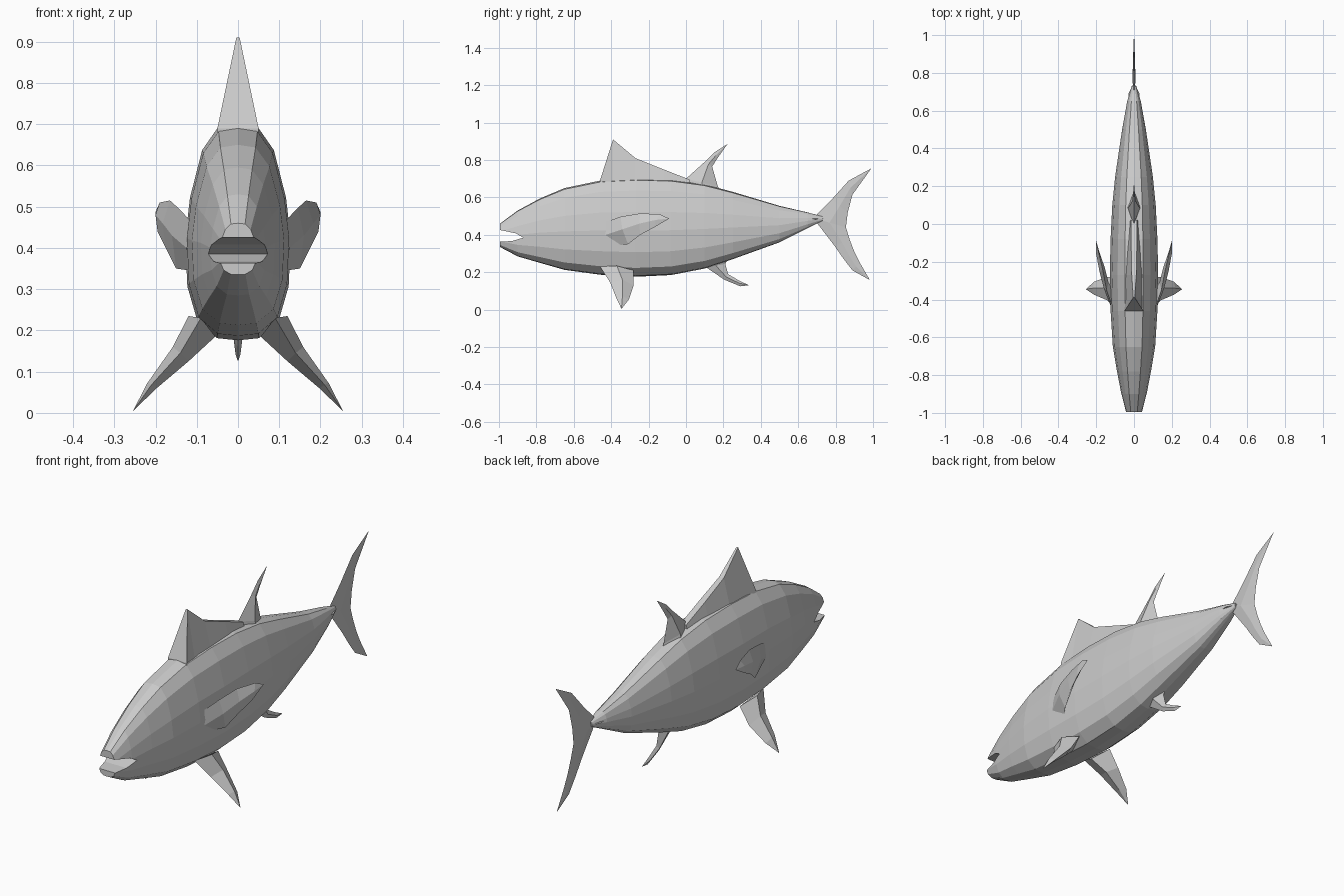
import bpy, bmesh


def loft(name, rings, mirror=False):
    """Skin closed rings of 3D points; both ends are capped."""
    bm = bmesh.new()
    rows = [[bm.verts.new(p) for p in ring] for ring in rings]
    n = len(rows[0])
    for a, b in zip(rows, rows[1:]):
        for i in range(n):
            j = (i + 1) % n
            bm.faces.new((a[i], a[j], b[j], b[i]))
    bm.faces.new(rows[0])
    bm.faces.new(rows[-1])
    bmesh.ops.remove_doubles(bm, verts=bm.verts, dist=0.0004)
    bmesh.ops.recalc_face_normals(bm, faces=bm.faces)
    mesh = bpy.data.meshes.new(name)
    bm.to_mesh(mesh)
    bm.free()
    obj = bpy.data.objects.new(name, mesh)
    bpy.context.collection.objects.link(obj)
    if mirror:
        obj.modifiers.new("mirror", 'MIRROR')
    return obj


def blade(name, rows):
    """Upright fin: rows of (lead y, lead z, trail y, trail z, half width)."""
    rings = []
    for y0, z0, y1, z1, w in rows:
        ym, zm = y0 * .5 + y1 * .5, z0 * .5 + z1 * .5
        rings.append([(0, y0, z0), (w, ym, zm), (0, y1, z1), (-w, ym, zm)])
    return loft(name, rings)


# Body: one normalised half section scaled along the length
half = [(0, 0), (.4, .01), (.77, .09), (.96, .25), (1, .47),
        (.91, .66), (.68, .88), (.38, .985), (0, 1)]
section = half + [(-x, z) for x, z in half[-2:0:-1]]
stations = [(-.995, .335, .46, .045), (-.9, .285, .53, .067), (-.78, .25, .595, .09),
            (-.65, .213, .65, .112), (-.46, .187, .69, .124), (-.27, .176, .70, .128),
            (-.08, .185, .695, .124), (.1, .22, .67, .115), (.25, .27, .63, .1),
            (.5, .36, .555, .063), (.65, .435, .52, .036), (.73, .475, .498, .012)]
body = loft("body", [[(x * w, y, b + z * (t - b)) for x, z in section]
                     for y, b, t, w in stations])

# Mouth: wedge cut out of the snout
wedge = [(-1.05, .435), (-.99, .425), (-.91, .408), (-.87, .385), (-.93, .367), (-1.05, .36)]
cutter = loft("mouth_cutter", [[(x, y, z) for y, z in wedge] for x in (-.2, .2)])
cutter.hide_render = True
cutter.hide_viewport = True
cut = body.modifiers.new("mouth", 'BOOLEAN')
cut.operation = 'DIFFERENCE'
cut.solver = 'EXACT'
cut.object = cutter

# First dorsal fin: broad front face narrowing to the apex
ridge = [(-.46, .69, .05, .05), (-.39, .91, .05, .004), (-.27, .81, .055, .012),
         (-.12, .75, .045, .015), (.02, .695, .03, .015)]
loft("front_dorsal_fin", [[(-b, y, .64), (b, y, .64), (t, y, z), (-t, y, z)]
                          for y, z, b, t in ridge])

# Second dorsal, anal and tail fins
blade("rear_dorsal_fin", [(-.01, .66, .19, .62, .04), (0, .70, .17, .66, .03),
                          (.10, .79, .14, .765, .009), (.15, .84, .165, .805, .005),
                          (.222, .886, .222, .886, 0)])
blade("anal_fin", [(.08, .25, .23, .28, .03), (.11, .225, .21, .245, .018),
                   (.205, .16, .225, .19, .01), (.29, .125, .28, .158, .006),
                   (.335, .13, .335, .131, .001)])
blade("tail_fin", [(.99, .755, .99, .754, .001), (.87, .69, .89, .615, .004),
                   (.78, .59, .865, .52, .006), (.68, .49, .855, .44, .009),
                   (.795, .34, .875, .375, .006), (.84, .275, .90, .31, .005),
                   (.89, .21, .93, .25, .004), (.98, .16, .981, .162, .001)])

# Tail keels
loft("tail_keel", [[(0, .6, .48), (.03, .6, .485), (0, .6, .49)],
                   [(0, .69, .475), (.03, .69, .485), (0, .69, .495)],
                   [(0, .74, .484), (.004, .74, .485), (0, .74, .486)]], True)

# Pelvic fins: rings run front, outer, back, inner
loft("pelvic_fin", [
    [(.09, -.46, .23), (.12, -.37, .235), (.09, -.28, .21), (.055, -.37, .185)],
    [(.14, -.405, .145), (.158, -.34, .16), (.14, -.28, .13), (.12, -.34, .125)],
    [(.21, -.375, .068), (.22, -.34, .072), (.21, -.305, .055), (.197, -.34, .06)],
    [(.255, -.345, .004)] * 4], True)

# Pectoral fins: rings run top, outer, bottom, inner
loft("pectoral_fin", [
    [(.10, -.48, .45), (.125, -.43, .4), (.115, -.36, .345), (.09, -.36, .41)],
    [(.145, -.35, .497), (.16, -.34, .43), (.15, -.31, .35), (.135, -.31, .43)],
    [(.165, -.245, .515), (.183, -.25, .46), (.175, -.245, .40), (.155, -.23, .46)],
    [(.19, -.14, .51), (.2, -.16, .48), (.195, -.17, .44), (.183, -.15, .475)],
    [(.2, -.09, .487)] * 4], True)
